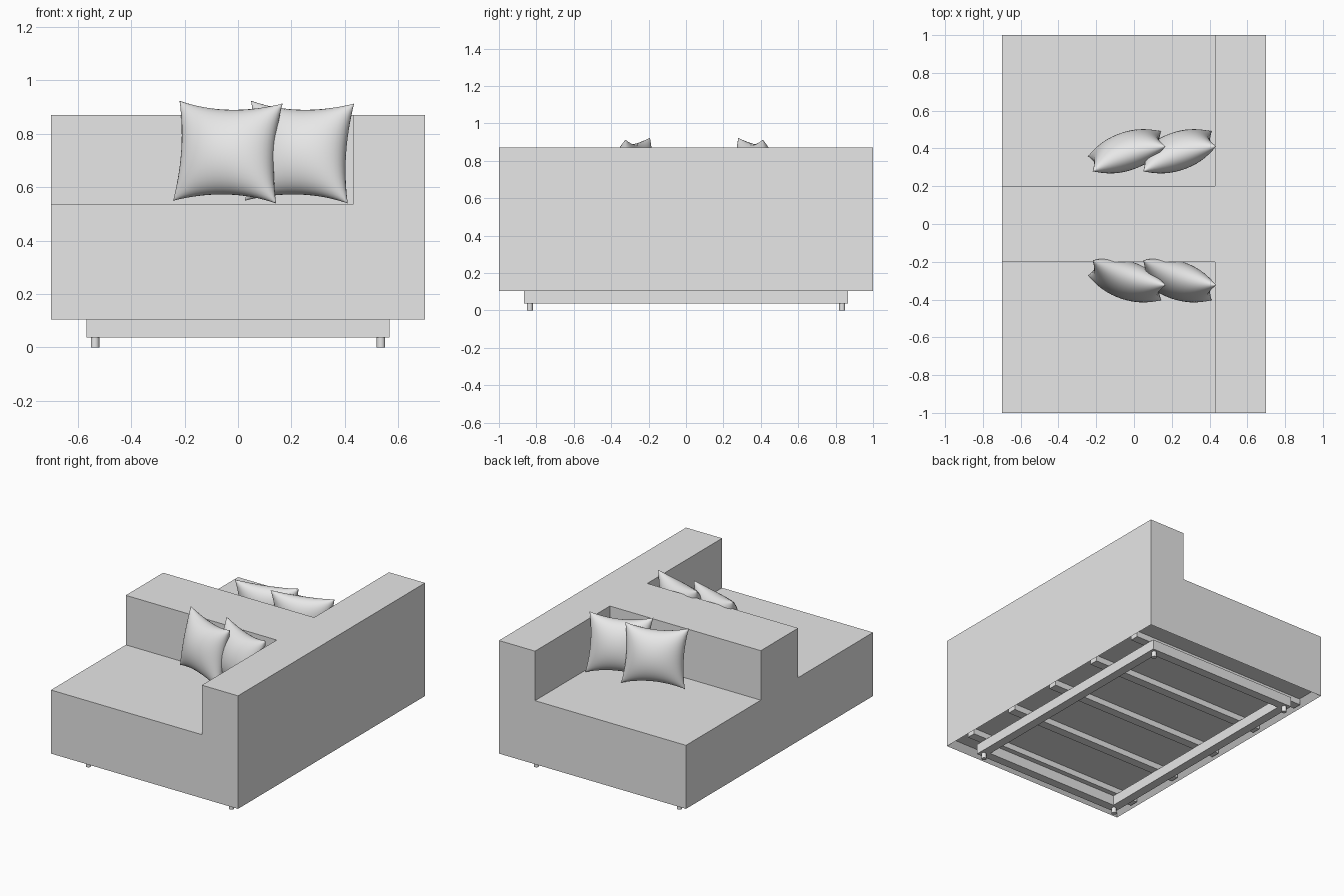
import bpy, bmesh, math
from mathutils import Matrix, Vector

cube = bpy.data.objects.get("Cube")
if cube:
    bpy.data.objects.remove(cube, do_unlink=True)

fabric = bpy.data.materials.new("light_grey")
fabric.use_nodes = True
fabric.diffuse_color = (0.8, 0.8, 0.8, 1)
fabric.node_tree.nodes["Principled BSDF"].inputs["Base Color"].default_value = (0.8, 0.8, 0.8, 1)


def finish(bm, name, smooth=False):
    bmesh.ops.recalc_face_normals(bm, faces=bm.faces)
    mesh = bpy.data.meshes.new(name)
    bm.to_mesh(mesh)
    bm.free()
    mesh.materials.append(fabric)
    obj = bpy.data.objects.new(name, mesh)
    bpy.context.collection.objects.link(obj)
    if smooth:
        for poly in mesh.polygons:
            poly.use_smooth = True
    return obj


def box(name, low, high):
    low, high = Vector(low), Vector(high)
    bm = bmesh.new()
    bmesh.ops.create_cube(bm, size=1)
    bmesh.ops.scale(bm, vec=high - low, verts=bm.verts)
    bmesh.ops.translate(bm, vec=(low + high) / 2, verts=bm.verts)
    return finish(bm, name)


def raise_faces(bm, faces, height):
    out = bmesh.ops.extrude_face_region(bm, geom=faces)["geom"]
    bmesh.ops.delete(bm, geom=faces, context="FACES")
    moved = [g for g in out if isinstance(g, bmesh.types.BMVert)]
    bmesh.ops.translate(bm, vec=(0, 0, height), verts=moved)
    return [g for g in out if isinstance(g, bmesh.types.BMFace)]


# Body: two opposed seats, with the back and divider raised as one T shape
BOTTOM, SEAT, TOP = 0.105, 0.535, 0.87
bm = bmesh.new()
xs, ys = (-0.7, 0.43, 0.7), (-1, -0.2, 0.2, 1)
grid = [[bm.verts.new((x, y, BOTTOM)) for y in ys] for x in xs]
floor = [bm.faces.new((grid[i][j], grid[i + 1][j], grid[i + 1][j + 1], grid[i][j + 1]))
         for i in range(2) for j in range(3)]
under = bmesh.ops.duplicate(bm, geom=floor)["geom"]
under = [g for g in under if isinstance(g, bmesh.types.BMFace)]
seats = raise_faces(bm, floor, SEAT - BOTTOM)
raised = [f for f in seats if f.calc_center_median().x > 0.43
          or abs(f.calc_center_median().y) < 0.2]
raise_faces(bm, raised, TOP - SEAT)
# Shallow recess under the body
bmesh.ops.remove_doubles(bm, verts=bm.verts, dist=0.0001)
bmesh.ops.recalc_face_normals(bm, faces=bm.faces)
under = [f for f in bm.faces if f.calc_center_median().z < BOTTOM + 0.001]
bmesh.ops.inset_region(bm, faces=under, thickness=0.035, use_even_offset=True)
inner = {v for f in under for v in f.verts}
bmesh.ops.translate(bm, vec=(0, 0, 0.04), verts=list(inner))
finish(bm, "sofa_body")

# Cross slats inside the recess
for k in range(-2, 3):
    box("slat", (-0.67, k * 0.4 - 0.03, BOTTOM), (0.67, k * 0.4 + 0.03, BOTTOM + 0.045))

# Plinth rails and legs
RX, RY, RZ, W = 0.567, 0.865, 0.037, 0.06
for s in (-1, 1):
    xa, xb = sorted((s * RX, s * (RX - W)))
    ya, yb = sorted((s * RY, s * (RY - W)))
    box("long_rail", (xa, -RY, RZ), (xb, RY, BOTTOM))
    box("short_rail", (W - RX, ya, RZ), (RX - W, yb, BOTTOM))
    for t in (-1, 1):
        bm = bmesh.new()
        bmesh.ops.create_cone(bm, cap_ends=True, segments=20, radius1=0.016,
                              radius2=0.016, depth=0.04)
        bmesh.ops.translate(bm, vec=(s * 0.535, t * 0.835, 0.02), verts=bm.verts)
        leg = finish(bm, "leg", True)
        with bpy.context.temp_override(object=leg, active_object=leg,
                                       selected_objects=[leg], selected_editable_objects=[leg]):
            bpy.ops.object.shade_smooth_by_angle(angle=math.radians(40))


def pillow(name, place):
    """Pinched square cushion, half width 1, set in place by a matrix."""
    bm = bmesh.new()
    for side in (-1, 1):
        verts = bmesh.ops.create_grid(bm, x_segments=22, y_segments=22, size=1)["verts"]
        for v in verts:
            s, t = (math.sin(math.pi / 2 * c) for c in v.co.xy)
            puff = max(0, (1 - s * s) * (1 - t * t)) ** 0.5
            v.co = (s * (1 - 0.11 * (1 - t * t)), t * (1 - 0.16 * (1 - s * s)), side * puff)
    bmesh.ops.remove_doubles(bm, verts=bm.verts, dist=0.0005)
    bm.transform(place)
    finish(bm, name, True)


# Leaning cushions: two on each seat, the far pair mirrored
across, up = Vector((0.193, -0.066, -0.005)), Vector((0.012, 0.04, 0.187))
out = across.cross(up).normalized() * 0.098
basis = Matrix((across, up, out)).transposed().to_4x4()
mirror = Matrix.Translation((0, 0.087, 0)) @ Matrix.Diagonal((1, -1, 1, 1))
for x in (-0.038, 0.23):
    place = Matrix.Translation((x, -0.298, 0.731)) @ basis
    pillow("front_pillow", place)
    pillow("rear_pillow", mirror @ place)
